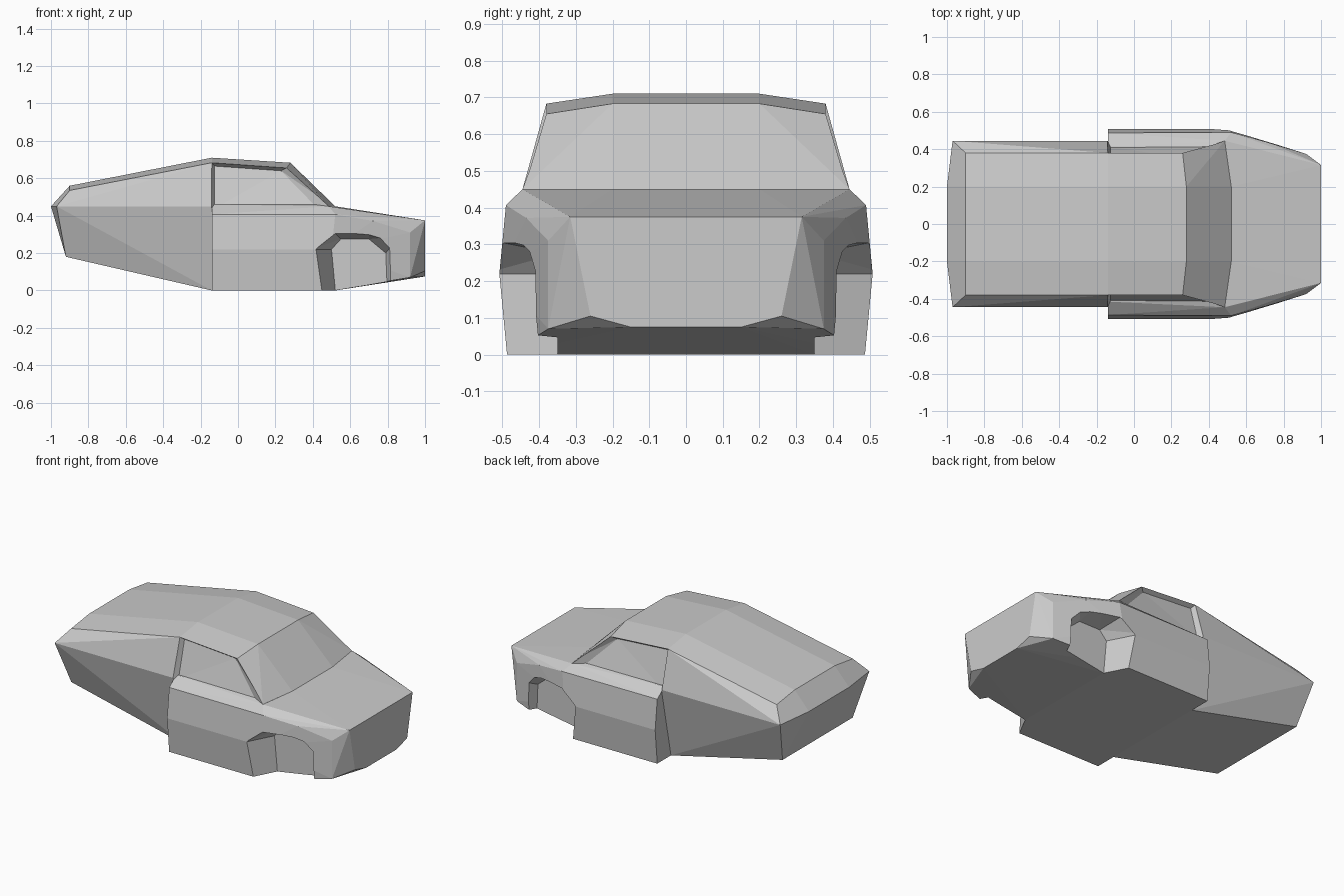
import bpy, bmesh, math

if "Cube" in bpy.data.objects:
    bpy.data.objects.remove(bpy.data.objects["Cube"])


def hull(name, points, sides=(1, -1)):
    """Convex faceted solid from half-body points, mirrored across y."""
    bm = bmesh.new()
    for s in sides:
        for x, y, z in points:
            bm.verts.new((x, s * y, z))
    res = bmesh.ops.convex_hull(bm, input=bm.verts)
    junk = {v for v in res["geom_interior"] + res["geom_unused"]
            if isinstance(v, bmesh.types.BMVert)}
    bmesh.ops.delete(bm, geom=list(junk), context='VERTS')
    bmesh.ops.dissolve_limit(bm, angle_limit=math.radians(1),
                             verts=bm.verts, edges=bm.edges)
    bmesh.ops.recalc_face_normals(bm, faces=bm.faces)
    mesh = bpy.data.meshes.new(name)
    bm.to_mesh(mesh)
    bm.free()
    ob = bpy.data.objects.new(name, mesh)
    bpy.context.collection.objects.link(ob)
    return ob


def carve(target, points):
    """Cut the same hollow out of both sides of the target."""
    for s in (1, -1):
        cutter = hull("cutter", points, (s,))
        cutter.hide_render = True
        mod = target.modifiers.new("cut", 'BOOLEAN')
        mod.operation = 'DIFFERENCE'
        mod.solver = 'EXACT'
        mod.object = cutter
        bpy.context.view_layer.objects.active = target
        bpy.ops.object.modifier_apply(modifier=mod.name)
        bpy.data.objects.remove(cutter)


# Cabin with long fastback tail
cabin = hull("cabin_and_tail", [
    (-1, .2, .45), (-.97, .445, .45), (-.92, .35, .18),       # tail
    (-.9, .2, .56), (-.9, .38, .535),                         # rear roof
    (-.14, .2, .71), (-.14, .38, .683),                       # roof peak
    (-.14, .445, .45), (-.14, .35, 0),                        # waist
    (.28, .2, .683), (.26, .38, .655),                        # windscreen top
    (.52, .2, .45), (.485, .445, .45), (.4, .35, .01),        # windscreen base
])

# Recessed side windows: outer opening tapering to the pane
opening = [(-.14, .38, .683), (.26, .38, .655), (.485, .445, .45), (-.14, .445, .43)]
pane = [(-.125, .355, .665), (.23, .355, .64), (.41, .415, .455), (-.125, .415, .44)]
flare = [tuple(o + .3 * (o - p) for o, p in zip(a, b)) for a, b in zip(opening, pane)]
carve(cabin, pane + flare)

# Front body: doors, fenders, bonnet and nose
front = hull("front_body", [
    (-.14, .415, .46), (-.14, .487, .407), (-.14, .508, .22), (-.14, .487, 0),
    (.42, .415, .46), (.485, .445, .45), (.52, .2, .45),
    (.52, .49, .407), (.5, .508, .22), (.5, .487, 0), (.52, .35, 0),
    (.72, .435, .372), (.92, .375, .31), (.92, .375, .07),
    (1, .315, .375), (1, .26, .105), (1, .15, .075),
])

# Front wheel arches, narrowing inwards
inner = [(.525, -.05), (.5, .22), (.55, .275), (.7, .275), (.79, .2), (.8, -.05)]
outer = [(.42, -.05), (.395, .22), (.51, .315), (.7, .325), (.86, .29), (.86, -.05)]
carve(front, [(x, .35, z) for x, z in inner] + [(x, .55, z) for x, z in outer])
